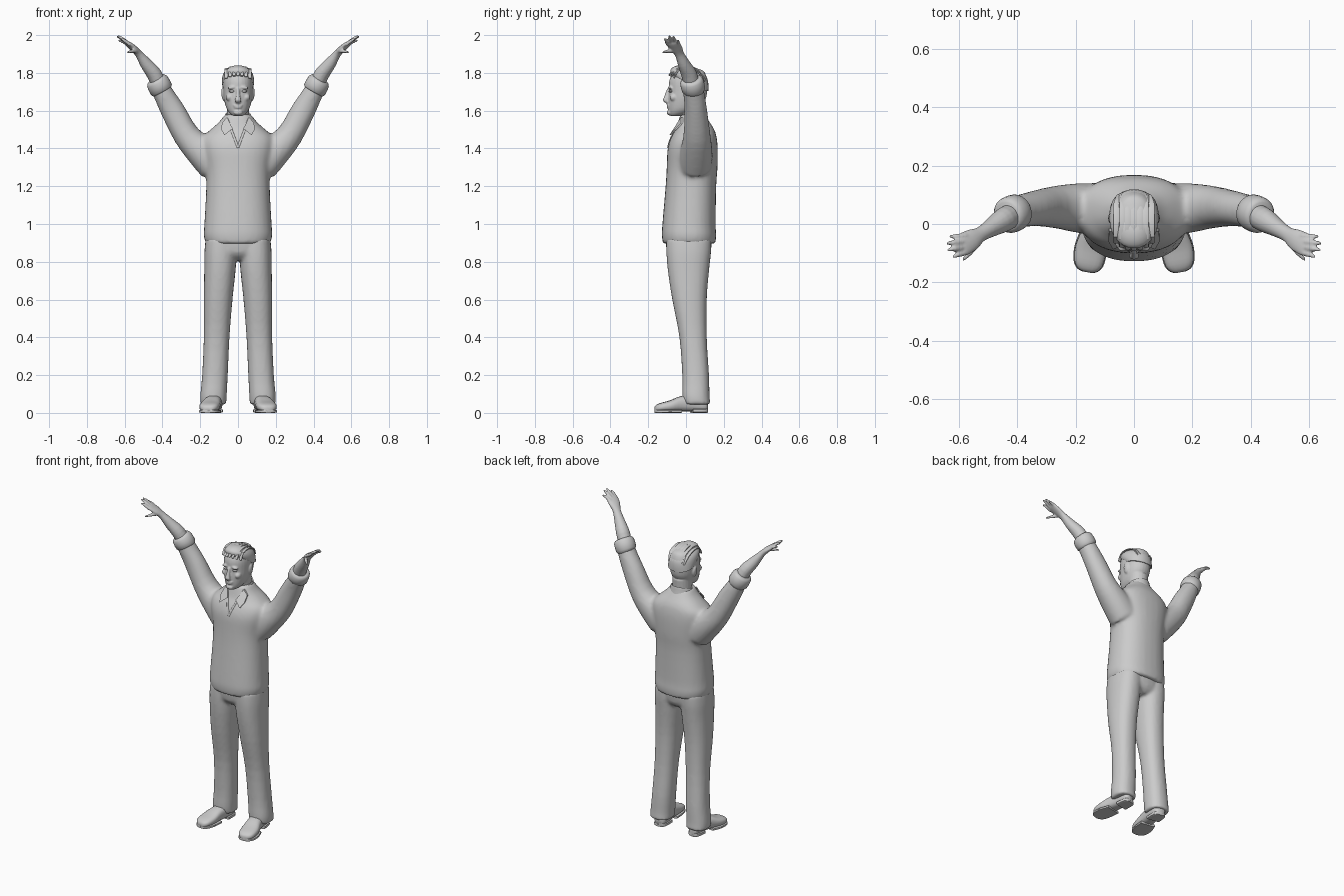
import bpy, bmesh, math
from math import cos, sin, pi
from mathutils import Vector, Matrix
from mathutils.bvhtree import BVHTree

cube = bpy.data.objects.get("Cube")
if cube:
    bpy.data.objects.remove(cube, do_unlink=True)

grey = bpy.data.materials.new("plain grey")
grey.use_nodes = True
grey.diffuse_color = (0.6, 0.6, 0.6, 1)
grey.node_tree.nodes["Principled BSDF"].inputs["Base Color"].default_value = grey.diffuse_color


def power(t, e):
    return math.copysign(abs(t) ** e, t)


def loft(bm, rings, n=24, e=1.0, steps=3):
    """Skin closed rings (centre, u, v), eased with a smooth spline between them."""
    rings = [[Vector(p) for p in r] for r in rings]
    fine = []
    for i in range(len(rings) - 1):
        quad = [rings[max(i - 1, 0)], rings[i], rings[i + 1], rings[min(i + 2, len(rings) - 1)]]
        for s in range(steps):
            t = s / steps
            fine.append([b + t / 2 * (c - a + t * (2 * a - 5 * b + 4 * c - d + t * (3 * (b - c) + d - a)))
                         for a, b, c, d in zip(*quad)])
    fine.append(rings[-1])
    loops = [[bm.verts.new(c + u * power(cos(2 * pi * k / n), e) + v * power(sin(2 * pi * k / n), e))
              for k in range(n)] for c, u, v in fine]
    for a, b in zip(loops, loops[1:]):
        for k in range(n):
            bm.faces.new((a[k], a[(k + 1) % n], b[(k + 1) % n], b[k]))
    bm.faces.new(loops[0])
    bm.faces.new(loops[-1])


def stack(rows, cx=0.0):
    """Level rings from rows of (z, half width, front y, back y)."""
    return [((cx, (f + b) / 2, z), (w, 0, 0), (0, (b - f) / 2, 0)) for z, w, f, b in rows]


def tube(path, side=(0, 1, 0)):
    """Rings across a path of (point, half thickness, half width along side)."""
    pts = [Vector(p[0]) for p in path]
    rings = []
    for i, (p, a, b) in enumerate(path):
        d = (pts[min(i + 1, len(pts) - 1)] - pts[max(i - 1, 0)]).normalized()
        v = Vector(side)
        v = (v - d * v.dot(d)).normalized()
        rings.append((pts[i], d.cross(v) * a, v * b))
    return rings


def ball(bm, centre, radii, turn=0.0):
    m = Matrix.Translation(centre) @ Matrix.Rotation(turn, 4, 'Y') @ Matrix.Diagonal((*radii, 1))
    bmesh.ops.create_uvsphere(bm, u_segments=16, v_segments=10, radius=1, matrix=m)


def finish(name, bm, voxel=0, smooth=4, mirror=False, angle=50):
    bmesh.ops.recalc_face_normals(bm, faces=bm.faces)
    me = bpy.data.meshes.new(name)
    bm.to_mesh(me)
    bm.free()
    ob = bpy.data.objects.new(name, me)
    bpy.context.collection.objects.link(ob)
    me.materials.append(grey)
    me.shade_smooth()
    if mirror:
        m = ob.modifiers.new("mirror", 'MIRROR')
        m.use_mirror_merge = False
    if voxel:
        r = ob.modifiers.new("fuse", 'REMESH')
        r.mode, r.voxel_size, r.use_smooth_shade = 'VOXEL', voxel, True
        s = ob.modifiers.new("soften", 'SMOOTH')
        s.iterations, s.factor = smooth, 0.5
    else:
        bpy.ops.object.select_all(action='DESELECT')
        ob.select_set(True)
        bpy.context.view_layer.objects.active = ob
        bpy.ops.object.shade_smooth_by_angle(angle=math.radians(angle))
    return ob


# Shirt: body and raised sleeves fused together
bm = bmesh.new()
loft(bm, stack([(.895, .17, -.122, .155), (.94, .182, -.128, .16), (1.0, .178, -.125, .157),
                (1.2, .168, -.108, .16), (1.3, .172, -.102, .167), (1.4, .19, -.097, .168),
                (1.46, .185, -.078, .162), (1.5, .145, -.055, .15), (1.54, .1, -.042, .125),
                (1.58, .07, -.03, .1)]), n=32, e=.85)
sleeve = [((.12, .05, 1.32), .1, .09), ((.19, .055, 1.385), .088, .085), ((.272, .058, 1.468), .07, .072),
          ((.345, .052, 1.6), .064, .06), ((.395, .042, 1.69), .054, .056), ((.425, .032, 1.748), .05, .052)]
for s in (1, -1):
    loft(bm, [[(p[0] * s, p[1], p[2]) for p in r] for r in tube(sleeve)], e=.95)
shirt = finish("shirt", bm, .011, 6)

# Rolled sleeve cuffs
bm = bmesh.new()
loft(bm, tube([((.398, .04, 1.7), .05, .05), ((.405, .04, 1.712), .062, .062),
               ((.428, .03, 1.755), .06, .062), ((.436, .027, 1.768), .046, .048)]), steps=2)
finish("sleeve_cuffs", bm, mirror=True)

# Forearms, palms, fingers and thumbs
bm = bmesh.new()
loft(bm, tube([((.41, .035, 1.725), .04, .04), ((.445, .015, 1.795), .04, .042), ((.488, -.012, 1.85), .032, .032),
               ((.525, -.035, 1.9), .02, .026), ((.553, -.053, 1.93), .017, .037),
               ((.585, -.07, 1.957), .012, .04), ((.594, -.074, 1.963), .006, .034)], (.3, 1, 0)), n=16)
for base, mid, tip in (((.575, -.04, 1.95), (.61, -.043, 1.966), (.634, -.042, 1.972)),
                       ((.583, -.06, 1.958), (.618, -.064, 1.982), (.642, -.066, 1.993)),
                       ((.582, -.08, 1.957), (.616, -.085, 1.984), (.64, -.09, 1.997)),
                       ((.572, -.097, 1.95), (.602, -.105, 1.972), (.622, -.113, 1.982)),
                       ((.54, -.07, 1.915), (.563, -.1, 1.914), (.588, -.125, 1.908))):
    loft(bm, tube([(base, .01, .01), (mid, .0095, .0095), (tip, .004, .005)], (.3, 1, .1)), n=8, steps=2)
finish("arms_and_hands", bm, .005, 2, mirror=True)

# Trousers: hips and two legs
bm = bmesh.new()
loft(bm, stack([(.81, .08, -.06, .1), (.85, .15, -.1, .13), (.95, .168, -.11, .14)]), n=28, e=.85)
leg = [(.045, .068, -.012, .13), (.09, .07, -.02, .125), (.2, .068, -.02, .122), (.4, .068, -.035, .11),
       (.6, .076, -.073, .11), (.75, .083, -.096, .122), (.85, .086, -.104, .133), (.92, .084, -.104, .135)]
centres = (.13, .13, .122, .113, .105, .096, .092, .088)
for s in (1, -1):
    loft(bm, [stack([row], cx * s)[0] for row, cx in zip(leg, centres)], e=.88)
finish("trousers", bm, .01, 4)

# Shoes, turned slightly outwards, with thin soles and heels
shoe = [(.118, .112, .018, .05), (.12, .095, .036, .065), (.125, .03, .041, .085), (.136, -.03, .045, .08),
        (.148, -.085, .053, .058), (.156, -.135, .048, .044), (.16, -.158, .032, .032), (.161, -.165, .014, .02)]
bm = bmesh.new()
loft(bm, [((x, y, .008 + h / 2), (w, .2 * w, 0), (0, 0, h / 2)) for x, y, w, h in shoe], n=20, e=.75)
finish("shoes", bm, mirror=True)
bm = bmesh.new()
for part, top in ((shoe[:3], .022), (shoe[3:], .016)):
    loft(bm, [((x, y, top / 2), (w + .003, .2 * w, 0), (0, 0, top / 2)) for x, y, w, h in part], n=16, e=.4)
finish("shoe_soles", bm, mirror=True, angle=35)

# Head and neck with nose, brow, lips, chin and ears
bm = bmesh.new()
loft(bm, stack([(1.47, .065, -.04, .1), (1.54, .058, -.02, .095), (1.64, .06, -.03, .1)]), n=20)
loft(bm, stack([(1.572, .025, -.083, -.03), (1.588, .045, -.09, .02), (1.615, .062, -.093, .07),
                (1.66, .074, -.094, .103), (1.7, .078, -.091, .112), (1.75, .079, -.09, .114),
                (1.785, .073, -.078, .107), (1.812, .054, -.05, .09), (1.826, .02, -.01, .05)]), n=28, e=.92)
loft(bm, tube([((0, -.092, 1.718), .007, .008), ((0, -.104, 1.675), .011, .012),
               ((0, -.111, 1.655), .011, .018), ((0, -.098, 1.643), .008, .014)], (1, 0, 0)), n=12)
for s in (1, -1):
    ball(bm, (.033 * s, -.083, 1.722), (.024, .012, .008), .15 * s)
    ball(bm, (.079 * s, .02, 1.685), (.009, .02, .034), .12 * s)
    ball(bm, (.045 * s, -.065, 1.67), (.02, .022, .02))
for z, w, h in ((1.628, .026, .006), (1.617, .022, .007), (1.59, .024, .014)):
    ball(bm, (0, -.09, z), (w, .012, h))
finish("head", bm, .005, 3)

# Eyes
bm = bmesh.new()
ball(bm, (.032, -.08, 1.703), (.016, .012, .007))
finish("eyes", bm, mirror=True)

# Short hair: a close cap with layered locks swept over the crown
bm = bmesh.new()
loft(bm, [((c[0], c[1], c[2]), u, (0, v[1], -.25 * v[1])) for c, u, v in
          stack([(1.72, .081, -.02, .118), (1.755, .085, -.07, .119), (1.79, .08, -.083, .114),
                 (1.814, .061, -.062, .097), (1.828, .035, -.03, .065), (1.831, .01, 0, .03)])], n=28, e=.95)
finish("hair_cap", bm)
bm = bmesh.new()
for i in range(-3, 4):
    x = .02 * i
    drop = 3.6 * x * x
    lock = [((x * 1.05, -.09 + 2 * drop, 1.785 - drop), .004, .009), ((x, -.055 + drop, 1.826 - drop), .006, .012),
            ((x, .01, 1.834 - drop), .005, .012), ((x, .07, 1.812 - drop), .005, .011),
            ((x * .9, .112 - drop, 1.765 - drop), .002, .006)]
    loft(bm, tube(lock, (1, 0, 0)), n=6, steps=2)
finish("hair_locks", bm, angle=30)

# Collar band, lapel flaps and neckline trim laid on the shirt
bm = bmesh.new()
for grow in (0,):
    loft(bm, [((0, .035, 1.535), (.082, 0, 0), (0, .082, .012)), ((0, .037, 1.56), (.074, 0, 0), (0, .074, .015)),
              ((0, .038, 1.582), (.066, 0, 0), (0, .068, .018)), ((0, .038, 1.57), (.059, 0, 0), (0, .06, .016))], n=28)
finish("collar_band", bm)
bpy.context.view_layer.update()
tree = BVHTree.FromObject(shirt, bpy.context.evaluated_depsgraph_get())


def on_shirt(x, z, lift):
    hit = tree.ray_cast(Vector((x, -1, z)), Vector((0, 1, 0)))[0]
    return Vector((x, (hit.y if hit else -.02) - lift, z))


bm = bmesh.new()
flap = [on_shirt(x, z, lift) for x, z, lift in ((.06, 1.565, .012), (.028, 1.505, .014), (.072, 1.47, .022),
                                              (.088, 1.5, .02), (.085, 1.535, .012))]
front = [bm.verts.new(p) for p in flap]
back = [bm.verts.new(p + Vector((0, .01, 0))) for p in flap]
bm.faces.new(front)
bm.faces.new(back[::-1])
for k in range(5):
    j = (k + 1) % 5
    bm.faces.new((front[k], back[k], back[j], front[j]))
finish("collar_flaps", bm, mirror=True, angle=30)
bm = bmesh.new()
trim = [(on_shirt(.058 * (1 - t / 6), 1.56 - .155 * t / 6, .001), .004, .006) for t in range(7)]
loft(bm, tube(trim, (1, 0, .3)), n=8, steps=1)
finish("neckline_trim", bm, mirror=True)
